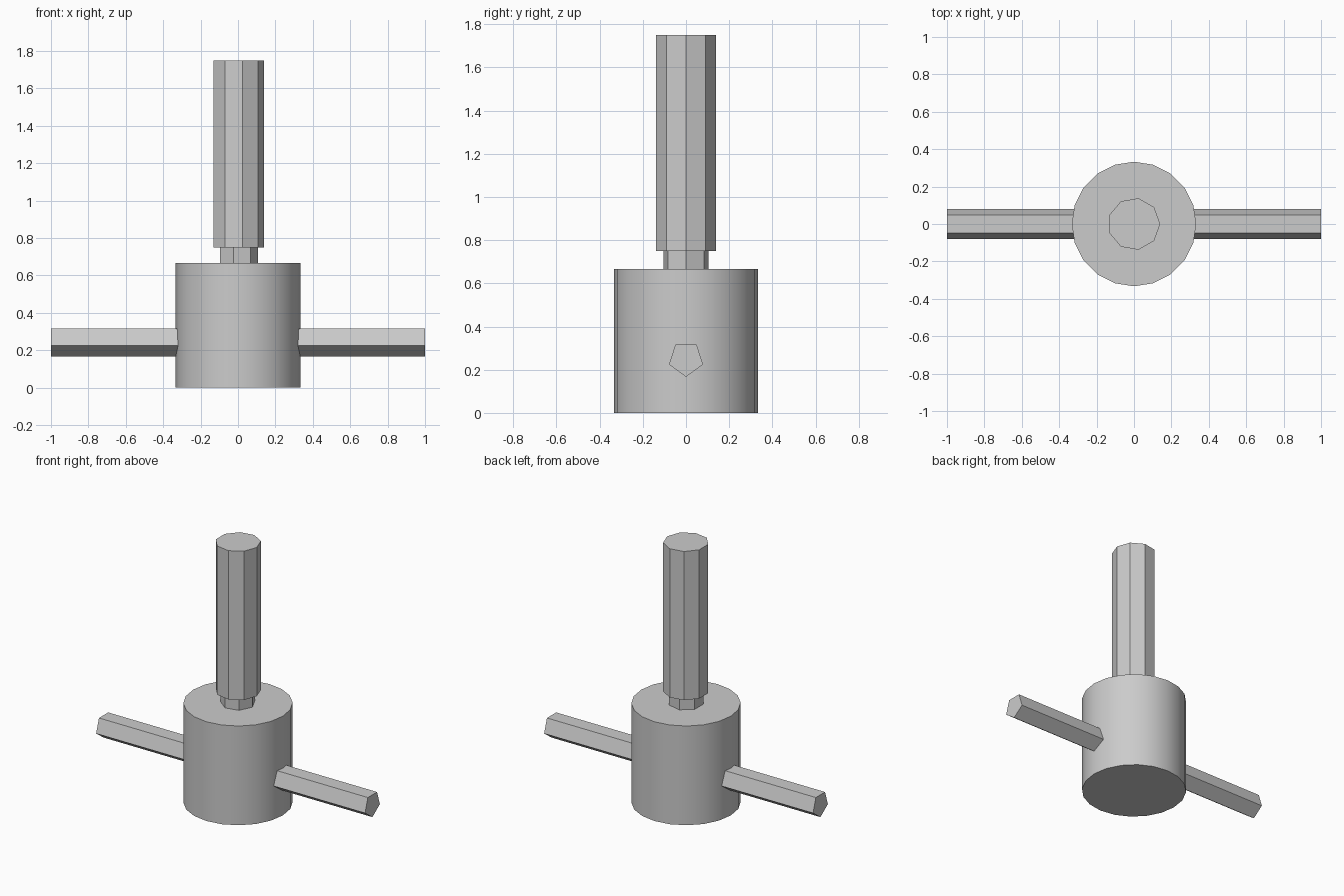
import bpy
import math

cube = bpy.data.objects.get("Cube")
if cube:
    bpy.data.objects.remove(cube, do_unlink=True)

# Single plain grey
grey = bpy.data.materials.new("plain grey")
grey.use_nodes = True
colour = (0.6, 0.6, 0.6, 1)
grey.diffuse_color = colour
grey.node_tree.nodes["Principled BSDF"].inputs["Base Color"].default_value = colour


def prism(name, sides, radius, length, centre, rotation=(0, 0, 0), smooth=False):
    """Regular prism with its first corner on the local +x axis."""
    bpy.ops.mesh.primitive_cylinder_add(
        vertices=sides, radius=radius, depth=length)
    obj = bpy.context.object
    obj.name = name
    # The primitive's first corner is on +y; turn it to +x
    obj.rotation_euler.z = -math.pi / 2
    bpy.ops.object.transform_apply(location=False, rotation=True, scale=False)
    obj.location = centre
    obj.rotation_euler = rotation
    obj.data.materials.append(grey)
    if smooth:
        bpy.ops.object.shade_smooth_by_angle(angle=math.radians(30))
    return obj


# Round body
prism("body", 20, 0.333, 0.667, (0, 0, 0.3335), smooth=True)

# Narrow neck and tall handle
prism("neck", 7, 0.107, 0.15, (0, 0, 0.69))
prism("handle", 9, 0.14, 1.0, (0, 0, 1.25))

# Crossbar through the body, with one corner pointing down
prism("crossbar", 5, 0.083, 2.0, (0, 0, 0.25), (0, math.pi / 2, 0))
